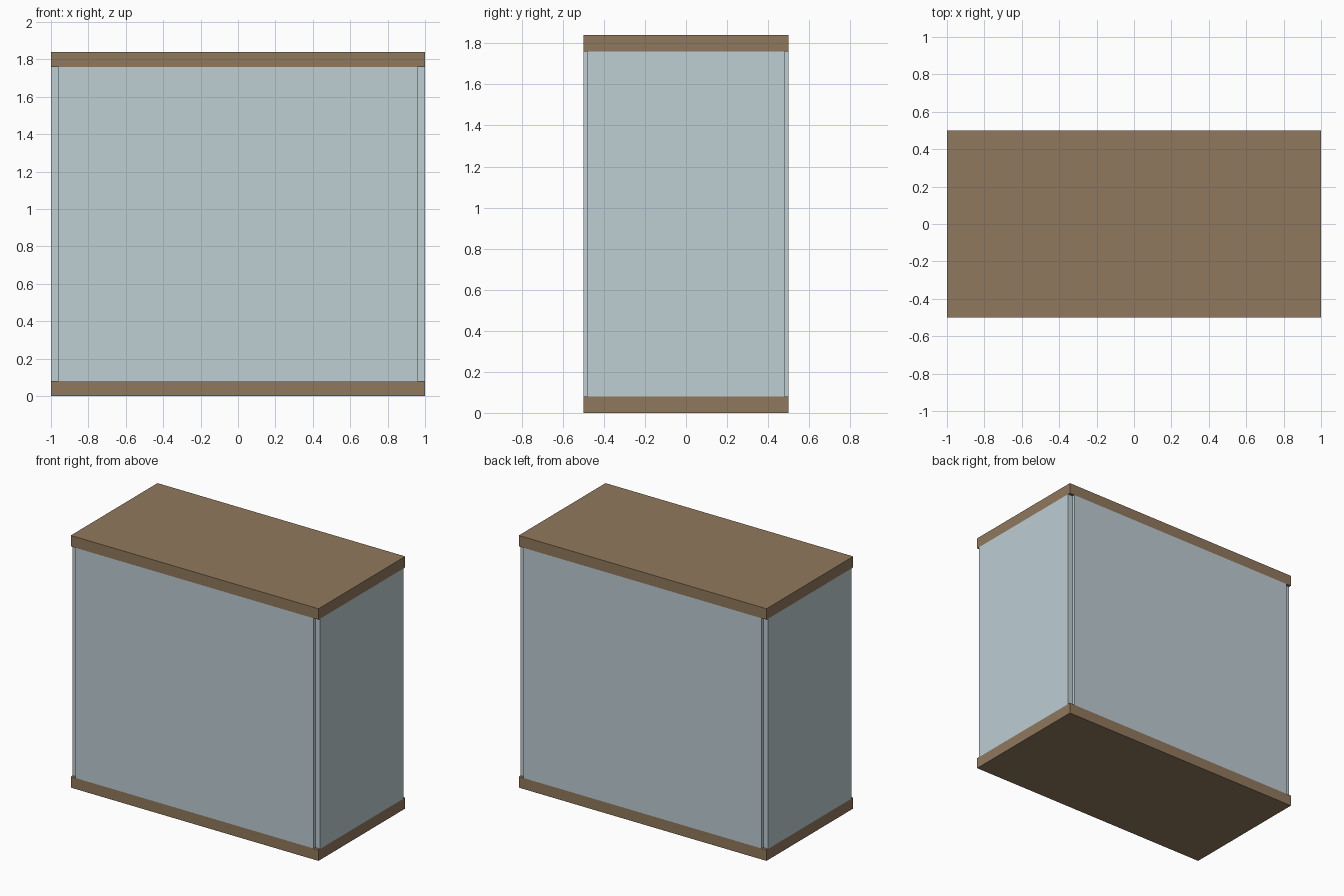
import bpy

if "Cube" in bpy.data.objects:
    bpy.data.objects.remove(bpy.data.objects["Cube"])

WIDTH, DEPTH, HEIGHT = 2.0, 1.0, 1.84
BOARD = 0.08                # thickness of base and lid
GLASS_X, GLASS_Y = 0.04, 0.02  # pane thickness on the ends / on front and back


def material(name, color):
    mat = bpy.data.materials.new(name)
    mat.diffuse_color = color
    mat.use_nodes = True
    mat.node_tree.nodes["Principled BSDF"].inputs["Base Color"].default_value = mat.diffuse_color
    return mat


wood = material("wood", (0.28, 0.19, 0.11, 1))
glass = material("glass", (0.51, 0.61, 0.65, 1))


def box(name, size, center, mat):
    bpy.ops.mesh.primitive_cube_add(size=1, location=center)
    obj = bpy.context.object
    obj.name = name
    obj.scale = size
    bpy.ops.object.transform_apply(location=False, rotation=False, scale=True)
    obj.data.materials.append(mat)
    return obj


# Wooden base and lid
for name, z in (("base_board", BOARD / 2), ("top_board", HEIGHT - BOARD / 2)):
    box(name, (WIDTH, DEPTH, BOARD), (0, 0, z), wood)

# Four panes, meeting only at their inner corner edges
pane_h = HEIGHT - 2 * BOARD
mid_z = HEIGHT / 2
for name, side in (("front_pane", -1), ("back_pane", 1)):
    box(name, (WIDTH - 2 * GLASS_X, GLASS_Y, pane_h),
        (0, side * (DEPTH - GLASS_Y) / 2, mid_z), glass)
for name, side in (("left_pane", -1), ("right_pane", 1)):
    box(name, (GLASS_X, DEPTH - 2 * GLASS_Y, pane_h),
        (side * (WIDTH - GLASS_X) / 2, 0, mid_z), glass)
